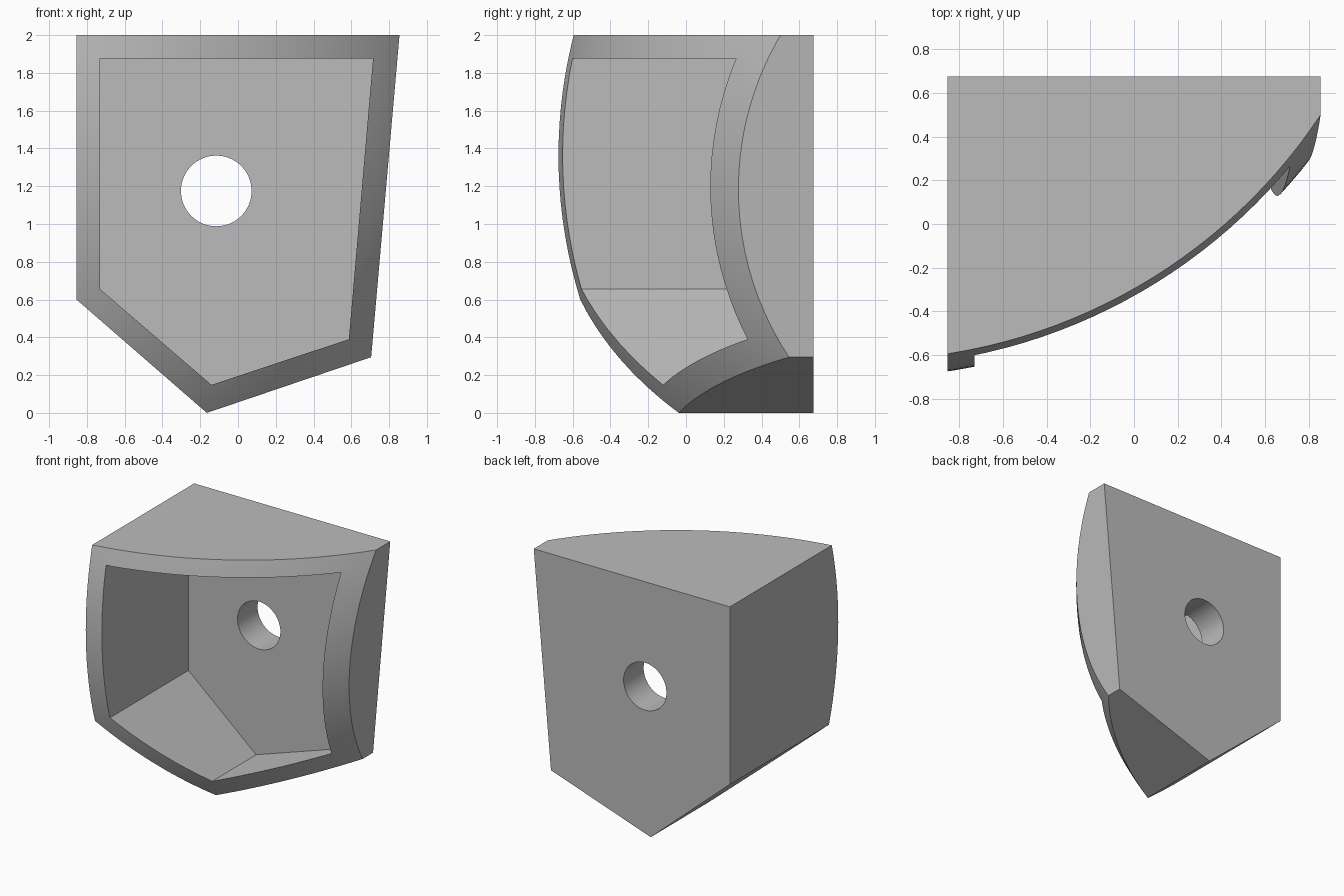
import bpy
import bmesh
import math
from mathutils import Vector

cube = bpy.data.objects.get("Cube")
if cube:
    bpy.data.objects.remove(cube, do_unlink=True)

BACK_Y = 0.675
POCKET_Y = 0.425

grey = bpy.data.materials.new("plain grey")
grey.use_nodes = True
grey.diffuse_color = (0.5, 0.5, 0.5, 1)
grey.node_tree.nodes["Principled BSDF"].inputs["Base Color"].default_value = (0.5, 0.5, 0.5, 1)


def prism(name, profile, y_front, y_back):
    """Extrude an x-z outline along y."""
    bm = bmesh.new()
    face = bm.faces.new([bm.verts.new((x, y_front, z)) for x, z in profile])
    moved = bmesh.ops.extrude_face_region(bm, geom=[face])["geom"]
    verts = [v for v in moved if isinstance(v, bmesh.types.BMVert)]
    bmesh.ops.translate(bm, verts=verts, vec=Vector((0, y_back - y_front, 0)))
    bmesh.ops.recalc_face_normals(bm, faces=bm.faces)
    mesh = bpy.data.meshes.new(name)
    bm.to_mesh(mesh)
    bm.free()
    mesh.materials.append(grey)
    obj = bpy.data.objects.new(name, mesh)
    bpy.context.collection.objects.link(obj)
    return obj


def cut(target, cutter, operation):
    """Apply a boolean and remove its cutter."""
    cutter.hide_render = True
    mod = target.modifiers.new("cut", "BOOLEAN")
    mod.operation = operation
    mod.solver = "EXACT"
    mod.object = cutter
    bpy.ops.object.select_all(action="DESELECT")
    target.select_set(True)
    bpy.context.view_layer.objects.active = target
    bpy.ops.object.modifier_apply(modifier=mod.name)
    bpy.data.objects.remove(cutter, do_unlink=True)


# Five-sided block
outline = [(-0.855, 2), (0.855, 2), (0.705, 0.295), (-0.165, 0), (-0.855, 0.6)]
housing = prism("housing", outline, -1, BACK_Y)

# Spherical front
bpy.ops.mesh.primitive_uv_sphere_add(segments=192, ring_count=96, radius=2.5986,
                                     location=(-1.243, 1.894, 1.362))
dome = bpy.context.object
dome.data.materials.append(grey)
cut(housing, dome, "INTERSECT")

# Pocket that leaves an even rim
inner = [(-0.73, 1.875), (0.715, 1.875), (0.587, 0.39), (-0.14, 0.148), (-0.73, 0.655)]
cut(housing, prism("pocket_cutter", inner, -1.2, POCKET_Y), "DIFFERENCE")

# Round hole through the back wall
circle = [(-0.115 + 0.187 * math.cos(math.tau * i / 64),
           1.175 + 0.187 * math.sin(math.tau * i / 64)) for i in range(64)]
cut(housing, prism("hole_cutter", circle, POCKET_Y - 0.1, BACK_Y + 0.1), "DIFFERENCE")

# Smooth the dome and hole, keep the edges sharp
bpy.ops.object.shade_smooth_by_angle(angle=math.radians(25))
